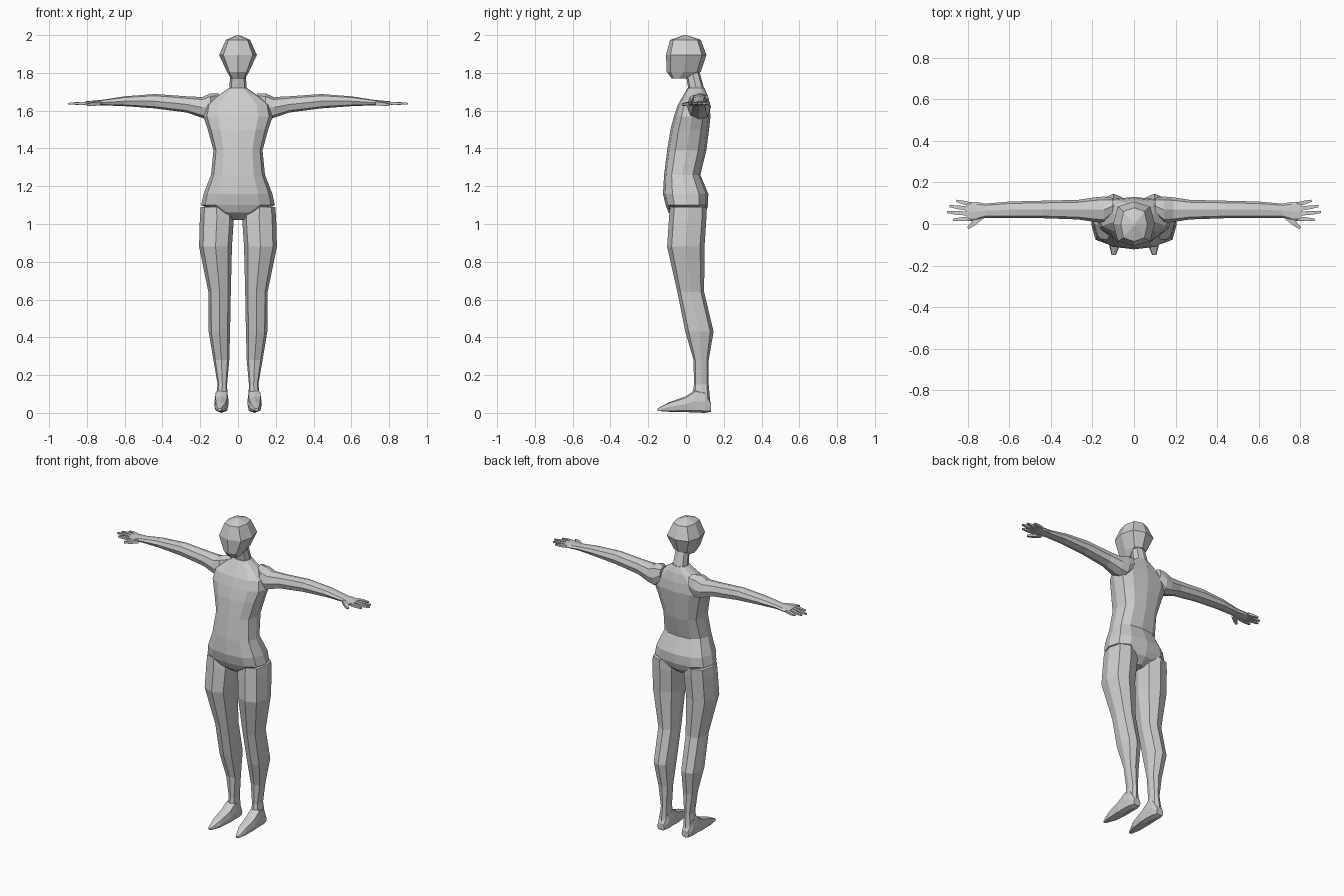
import bpy, bmesh, math
from mathutils import Vector

skin = bpy.data.materials.new("plain_grey")
skin.diffuse_color = (0.62, 0.62, 0.62, 1)


def oval(n, a0, a1, b0, b1, power):
    """Boxy oval filling the range a0..a1 by b0..b1."""
    pts = []
    for i in range(n):
        t = 2 * math.pi * i / n
        c, s = round(math.cos(t), 6), round(math.sin(t), 6)
        u = math.copysign(abs(c) ** power, c)
        v = math.copysign(abs(s) ** power, s)
        pts.append(((a0 + a1) / 2 + u * (a1 - a0) / 2,
                    (b0 + b1) / 2 + v * (b1 - b0) / 2))
    return pts


def loft(name, axis, rings, n=8, power=0.8, mirror=False):
    """Skin over rings given as (position, a0, a1, b0, b1[, tilt])."""
    place = {'x': lambda p, a, b: (p, a, b),
             'y': lambda p, a, b: (a, p, b),
             'z': lambda p, a, b: (a, b, p)}[axis]
    bm = bmesh.new()
    loops = []
    for p, a0, a1, b0, b1, *tilt in rings:
        k = tilt[0] if tilt else 0
        mid = (b0 + b1) / 2
        loops.append([bm.verts.new(place(p + k * (b - mid), a, b))
                      for a, b in oval(n, a0, a1, b0, b1, power)])
    for lo, hi in zip(loops, loops[1:]):
        for i in range(n):
            j = (i + 1) % n
            bm.faces.new((lo[i], lo[j], hi[j], hi[i]))
    bm.faces.new(loops[0])
    bm.faces.new(loops[-1])
    return finish(name, bm, mirror)


def finish(name, bm, mirror):
    bmesh.ops.recalc_face_normals(bm, faces=bm.faces)
    me = bpy.data.meshes.new(name)
    bm.to_mesh(me)
    bm.free()
    me.materials.append(skin)
    ob = bpy.data.objects.new(name, me)
    bpy.context.collection.objects.link(ob)
    if mirror:
        ob.modifiers.new("mirror", 'MIRROR')
    return ob


def finger(name, start, end, w0, w1):
    """Four-sided tapered finger between two points."""
    start, end = Vector(start), Vector(end)
    side = (end - start).cross(Vector((0, 0, 1))).normalized()
    bm = bmesh.new()
    loops = []
    for f, w in ((0, w0), (0.6, w0 * 0.9), (1, w1)):
        c = start.lerp(end, f)
        loops.append([bm.verts.new(c + side * w * s + Vector((0, 0, w * h)))
                      for s, h in ((1, 0.8), (-1, 0.8), (-1, -0.8), (1, -0.8))])
    for lo, hi in zip(loops, loops[1:]):
        for i in range(4):
            j = (i + 1) % 4
            bm.faces.new((lo[i], lo[j], hi[j], hi[i]))
    bm.faces.new(loops[0])
    bm.faces.new(loops[-1])
    finish(name, bm, True)


def centred(*rows):
    """Rings symmetric in x: (z, half width, y0, y1[, tilt])."""
    return [(z, -h, h, y0, y1, *t) for z, h, y0, y1, *t in rows]


# Head: faceted ball narrowing to the chin
loft("head", 'z', centred(
    (1.77, 0.038, -0.075, 0.005),
    (1.805, 0.058, -0.102, 0.078),
    (1.895, 0.100, -0.106, 0.108),
    (1.975, 0.064, -0.084, 0.078),
    (2.00, 0.006, -0.010, 0.004)), power=0.72)

# Neck leaning forward
loft("neck", 'z', centred(
    (1.66, 0.058, 0.01, 0.12),
    (1.72, 0.046, 0.012, 0.095),
    (1.81, 0.040, -0.005, 0.07)))

# Torso from crotch to shoulders
loft("torso", 'z', centred(
    (1.02, 0.03, -0.04, 0.06),
    (1.06, 0.105, -0.092, 0.105),
    (1.10, 0.195, -0.108, 0.117),
    (1.16, 0.182, -0.122, 0.118),
    (1.26, 0.143, -0.116, 0.076),
    (1.39, 0.130, -0.100, 0.108),
    (1.50, 0.160, -0.082, 0.122),
    (1.57, 0.184, -0.064, 0.130),
    (1.63, 0.172, -0.044, 0.124),
    (1.68, 0.105, -0.015, 0.114),
    (1.72, 0.047, 0.008, 0.098)), n=12, power=0.78)

# Legs
loft("leg", 'z', [
    (1.09, 0.03, 0.197, -0.085, 0.110),
    (1.03, 0.022, 0.202, -0.090, 0.108),
    (0.88, 0.032, 0.206, -0.100, 0.098),
    (0.64, 0.038, 0.157, -0.046, 0.096),
    (0.43, 0.042, 0.155, -0.004, 0.146),
    (0.28, 0.046, 0.130, 0.040, 0.120),
    (0.15, 0.058, 0.108, 0.042, 0.120),
    (0.06, 0.054, 0.120, 0.030, 0.128)], mirror=True)

# Feet tapering to pointed toes
loft("foot", 'y', [
    (-0.15, 0.088, 0.108, 0.010, 0.024),
    (-0.09, 0.062, 0.122, 0.006, 0.056),
    (0.0, 0.050, 0.126, 0.004, 0.088),
    (0.05, 0.050, 0.124, 0.002, 0.125),
    (0.10, 0.052, 0.122, 0.000, 0.115),
    (0.133, 0.062, 0.112, 0.006, 0.050)], power=0.6, mirror=True)

# Arms stretched sideways, running into the palms
loft("arm", 'x', [
    (0.10, 0.050, 0.125, 1.600, 1.690),
    (0.145, 0.005, 0.132, 1.550, 1.692),
    (0.19, 0.010, 0.128, 1.562, 1.672),
    (0.27, 0.022, 0.116, 1.590, 1.676),
    (0.44, 0.028, 0.112, 1.612, 1.688),
    (0.60, 0.030, 0.108, 1.624, 1.676),
    (0.715, 0.030, 0.098, 1.628, 1.658),
    (0.755, 0.016, 0.106, 1.627, 1.654),
    (0.805, 0.014, 0.106, 1.630, 1.650)], mirror=True)

# Fingers fanned out from the palm
for i, (y0, x1, y1) in enumerate(((0.094, 0.855, 0.112), (0.072, 0.888, 0.086),
                                  (0.049, 0.900, 0.057), (0.026, 0.870, 0.020))):
    finger(f"finger_{i + 1}", (0.785, y0, 1.64), (x1, y1, 1.637), 0.010, 0.005)
finger("thumb", (0.735, 0.034, 1.638), (0.800, -0.020, 1.632), 0.013, 0.006)
